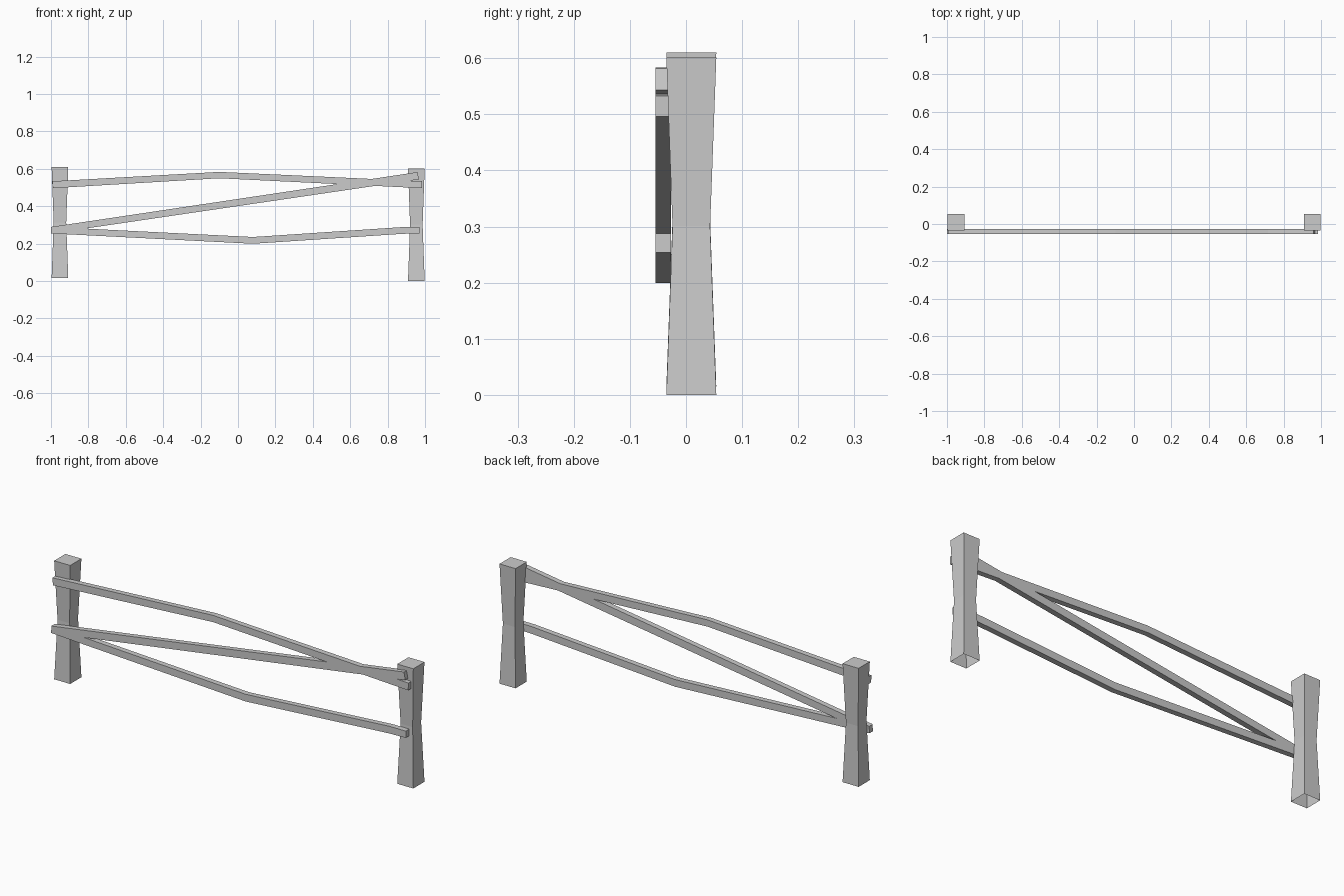
import bpy
import bmesh

if "Cube" in bpy.data.objects:
    bpy.data.objects.remove(bpy.data.objects["Cube"])


def finish(name, bm):
    bmesh.ops.recalc_face_normals(bm, faces=bm.faces[:])
    mesh = bpy.data.meshes.new(name)
    bm.to_mesh(mesh)
    bm.free()
    obj = bpy.data.objects.new(name, mesh)
    bpy.context.collection.objects.link(obj)
    return obj


def loft(name, rings, cap_start=True):
    """Skin a row of four-point rings, capping the ends."""
    bm = bmesh.new()
    loops = [[bm.verts.new(p) for p in ring] for ring in rings]
    for a, b in zip(loops, loops[1:]):
        for i in range(4):
            j = (i + 1) % 4
            bm.faces.new((a[i], a[j], b[j], b[i]))
    bm.faces.new(loops[-1])
    if cap_start:
        bm.faces.new(loops[0])
    return finish(name, bm)


def post(name, cx, z0, z1):
    # square post with a narrow waist, open underneath
    cy = 0.0095
    rings = []
    for z, h in ((z0, 0.0445), ((z0 + z1) / 2, 0.0335), (z1, 0.0445)):
        rings.append([(cx + sx * h, cy + sy * h, z)
                      for sx, sy in ((-1, -1), (1, -1), (1, 1), (-1, 1))])
    obj = loft(name, rings, cap_start=False)
    # the cap and walls face outwards
    if obj.data.polygons[-1].normal.z < 0:
        obj.data.flip_normals()


def rail(name, sections):
    # sections: (x at bottom, z bottom, x at top, z top)
    y0, y1 = -0.0545, -0.027
    loft(name, [[(xb, y0, zb), (xb, y1, zb), (xt, y1, zt), (xt, y0, zt)]
                for xb, zb, xt, zt in sections])


# posts
post("left_post", -0.952, 0.015, 0.61)
post("right_post", 0.9535, 0.0, 0.601)

# bent rails and diagonal brace on the front
rail("upper_rail", [(-0.99, 0.496, -0.992, 0.533),
                    (-0.10, 0.549, -0.10, 0.583),
                    (0.983, 0.496, 0.985, 0.533)])
rail("lower_rail", [(-1.0, 0.254, -0.998, 0.289),
                    (0.08, 0.199, 0.08, 0.235),
                    (0.88, 0.252, 0.88, 0.288),
                    (0.97, 0.254, 0.97, 0.288)])
rail("diagonal_brace", [(-0.994, 0.254, -0.999, 0.289),
                        (0.967, 0.543, 0.96, 0.582)])
